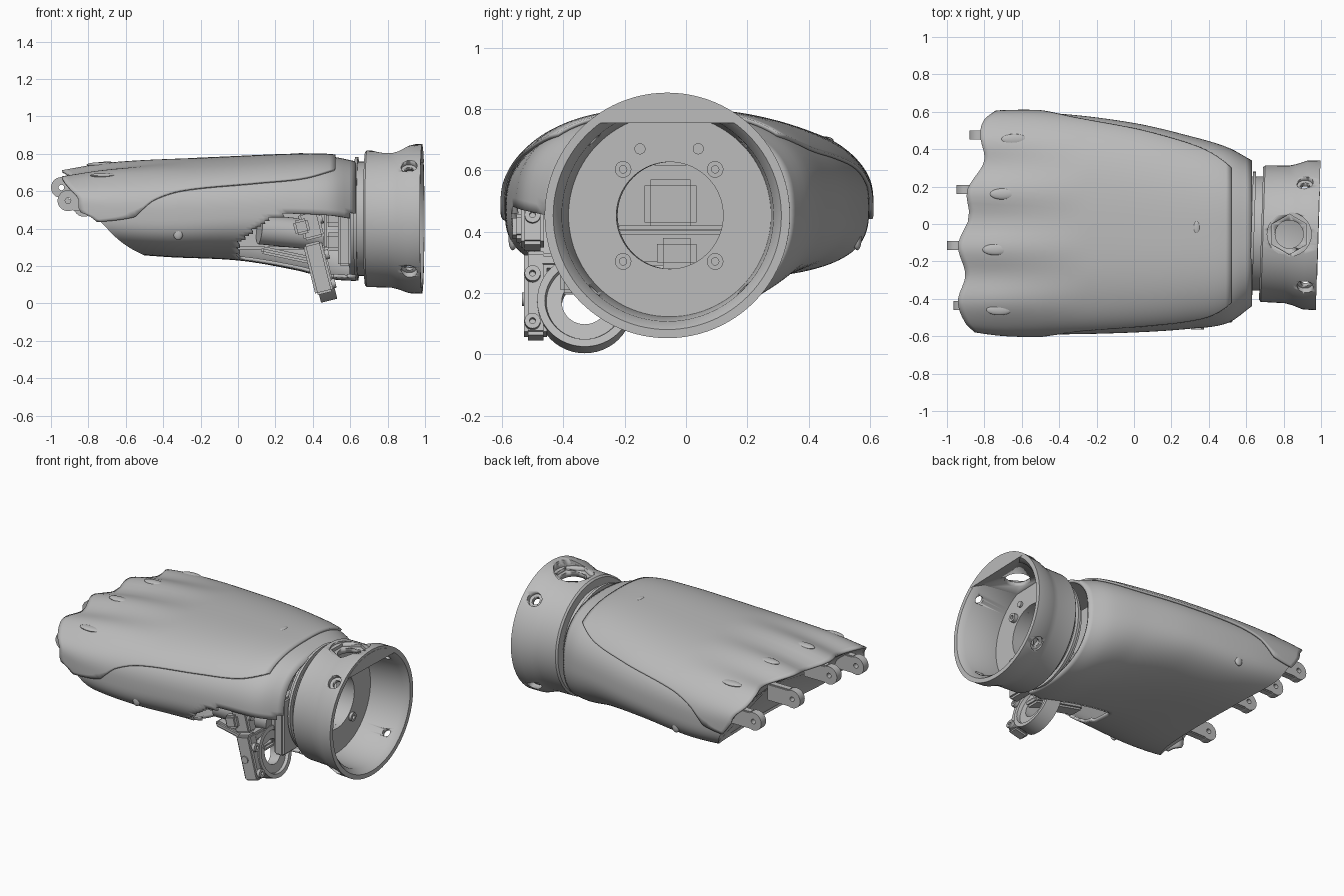
import bpy, bmesh
from math import sin, cos, pi, asin, radians, copysign
from mathutils import Vector, Matrix

old = bpy.data.objects.get("Cube")
if old:
    bpy.data.objects.remove(old, do_unlink=True)

grey = bpy.data.materials.new("plain_grey")
grey.use_nodes = True
grey.diffuse_color = (0.5, 0.5, 0.5, 1)
grey.node_tree.nodes["Principled BSDF"].inputs["Base Color"].default_value = (0.5, 0.5, 0.5, 1)


def finish(name, bm, loc=(0, 0, 0), rot=(0, 0, 0), smooth=35):
    bmesh.ops.recalc_face_normals(bm, faces=bm.faces)
    me = bpy.data.meshes.new(name)
    bm.to_mesh(me)
    bm.free()
    me.materials.append(grey)
    ob = bpy.data.objects.new(name, me)
    bpy.context.collection.objects.link(ob)
    ob.location, ob.rotation_euler = loc, rot
    bpy.ops.object.select_all(action='DESELECT')
    bpy.context.view_layer.objects.active = ob
    ob.select_set(True)
    bpy.ops.object.shade_smooth_by_angle(angle=radians(smooth))
    return ob


def box(name, loc, size, rot=(0, 0, 0), bevel=0.012):
    bm = bmesh.new()
    bmesh.ops.create_cube(bm, size=1, matrix=Matrix.Diagonal((*size, 1)))
    bmesh.ops.bevel(bm, geom=bm.edges[:], offset=bevel, segments=2, affect='EDGES')
    return finish(name, bm, loc, rot)


def lathe(name, profile, loc, rot=(0, 0, 0), n=32):
    """Spin a closed (x, radius) profile around the local x axis."""
    bm = bmesh.new()
    rows = [[bm.verts.new((x, r * cos(2 * pi * i / n), r * sin(2 * pi * i / n)))
             for x, r in profile] for i in range(n)]
    m = len(profile)
    for i in range(n):
        for j in range(m):
            a, b = rows[i], rows[(i + 1) % n]
            bm.faces.new((a[j], a[(j + 1) % m], b[(j + 1) % m], b[j]))
    return finish(name, bm, loc, rot)


def rod(name, loc, direction, radius, length, n=28):
    bm = bmesh.new()
    q = Vector(direction).to_track_quat('Z', 'Y').to_matrix().to_4x4()
    bmesh.ops.create_cone(bm, cap_ends=True, segments=n, radius1=radius,
                          radius2=radius, depth=length, matrix=q)
    return finish(name, bm, loc)


def cut(ob, cutters):
    bpy.context.view_layer.objects.active = ob
    for c in cutters:
        mod = ob.modifiers.new("cut", 'BOOLEAN')
        mod.operation, mod.solver, mod.object = 'DIFFERENCE', 'EXACT', c
        bpy.ops.object.modifier_apply(modifier=mod.name)


def clamp(v):
    return max(0, min(1, v))


def curve(xs, ys, x):
    """Smooth interpolation through a short list of stations."""
    x = min(max(x, xs[0]), xs[-1])
    i = max(k for k in range(len(xs) - 1) if xs[k] <= x)
    def slope(k):
        a, b = max(k - 1, 0), min(k + 1, len(xs) - 1)
        return (ys[b] - ys[a]) / (xs[b] - xs[a])
    d = xs[i + 1] - xs[i]
    t = (x - xs[i]) / d
    return ((2*t**3 - 3*t*t + 1) * ys[i] + (t**3 - 2*t*t + t) * d * slope(i)
            + (3*t*t - 2*t**3) * ys[i + 1] + (t**3 - t*t) * d * slope(i + 1))


# Hand form: right edge, left edge, top, widest height, bottom and underside roundness along x
X = [-0.95, -0.7, -0.4, 0, 0.3, 0.5, 0.63]
FORM = [[-0.55, -0.585, -0.59, -0.58, -0.56, -0.53, -0.44],
        [0.57, 0.595, 0.59, 0.54, 0.47, 0.41, 0.34],
        [0.685, 0.728, 0.755, 0.775, 0.787, 0.785, 0.76],
        [0.54, 0.50, 0.48, 0.48, 0.48, 0.47, 0.45],
        [0.34, 0.28, 0.25, 0.23, 0.18, 0.13, 0.12],
        [0.62, 0.62, 0.64, 0.78, 0.88, 0.9, 0.9]]
UPPER = 0.77
SEAM_X = [-1, -0.56, -0.45, -0.3, 0.1, 0.35, 0.52]
SEAM_Z = [0.46, 0.47, 0.55, 0.60, 0.64, 0.665, 0.71]
FRONT_Y = [-0.6, -0.54, -0.43, -0.28, -0.12, 0.03, 0.18, 0.33, 0.47, 0.55, 0.6]
FRONT_X = [-0.82, -0.89, -0.93, -0.89, -0.93, -0.87, -0.88, -0.79, -0.81, -0.79, -0.72]


def surface(x, t, off=0.0):
    yr, yl, top, mid, low, under = (curve(X, f, x) for f in FORM)
    c, s = cos(t), sin(t)
    e = UPPER if s > 0 else under
    y = (yl + yr) / 2 + ((yl - yr) / 2 + off) * copysign(abs(c) ** e, c)
    z = mid + ((top - mid if s > 0 else mid - low) + off) * copysign(abs(s) ** e, s)
    if s > 0:  # knuckle lobes
        z += 0.014 * s * clamp((-0.25 - x) / 0.5) * cos(2 * pi * (y - 0.17) / 0.3)
    return Vector((x, y, z))


def front_edge(t):
    p = surface(-0.7, t)
    w = clamp((p.z - 0.28) / 0.24) ** 0.85
    return curve(FRONT_Y, FRONT_X, p.y) * w - 0.5 * (1 - w)


def thicken(ob, depth):
    mod = ob.modifiers.new("thickness", 'SOLIDIFY')
    mod.thickness, mod.offset = depth, -1


# Palm shell with recessed front and a thumb opening
N, M = 128, 48
bm = bmesh.new()
rows = []
for j in range(M + 1):
    rows.append([])
    for i in range(N):
        t = 2 * pi * i / N
        x0 = front_edge(t)
        rows[j].append(bm.verts.new(surface(x0 + (0.63 - x0) * j / M, t)))
middle = Vector((-0.68, 0, 0.5))
lip = [bm.verts.new(v.co.lerp(middle, 0.06) + Vector((0.015, 0, 0))) for v in rows[0]]
hub = bm.verts.new(middle + Vector((0.08, 0, 0)))
rows.insert(0, lip)
for i in range(N):
    k = (i + 1) % N
    bm.faces.new((hub, lip[i], lip[k]))
    for a, b in zip(rows, rows[1:]):
        bm.faces.new((a[i], b[i], b[k], a[k]))
bm.normal_update()
gap = [f for f in bm.faces if (p := f.calc_center_median()).x > 0 and p.y < -0.2
       and p.z < 0.3 + 0.17 * clamp((p.x + 0.03) / 0.22)]
bmesh.ops.delete(bm, geom=gap, context='FACES')
thicken(finish("palm_shell", bm), 0.018)

# Back-of-hand cover, following the seam
bm = bmesh.new()
rows = []
for j in range(M + 1):
    row = []
    for i in range(73):
        t = pi * i / 72
        for _ in range(3):  # settle x and seam angle together
            x0 = front_edge(t) - 0.012
            x = x0 + (0.52 - x0) * j / M
            top, mid = curve(X, FORM[2], x), curve(X, FORM[3], x)
            r = (curve(SEAM_X, SEAM_Z, x) - mid) / (top - mid)
            t0 = asin(copysign(abs(r) ** (1 / UPPER), r))
            t = t0 + (pi - 2 * t0) * i / 72
        row.append(bm.verts.new(surface(x, t, 0.014)))
    rows.append(row)
for a, b in zip(rows, rows[1:]):
    for i in range(72):
        bm.faces.new((a[i], b[i], b[i + 1], a[i + 1]))
thicken(finish("back_cover", bm), 0.013)


def bump(name, p, size):
    bm = bmesh.new()
    bmesh.ops.create_uvsphere(bm, u_segments=20, v_segments=12, radius=1,
                              matrix=Matrix.Diagonal((*size, 1)))
    finish(name, bm, p)


# Knuckle ridges and finger mounting tabs
for n, y, rx, tip, z in (("little", 0.45, -0.64, -0.88, 0.52), ("ring", 0.16, -0.70, -0.95, 0.57),
                         ("middle", -0.14, -0.74, -1.0, 0.62), ("index", -0.46, -0.72, -0.965, 0.55)):
    t = min((pi * k / 180 for k in range(181)), key=lambda a: abs(surface(rx, a, 0.01).y - y))
    bump(n + "_ridge", surface(rx, t, 0.008), (0.07, 0.03, 0.013))
    lathe(n + "_tab_eye", [(-0.024, 0.015), (-0.024, 0.056), (0.024, 0.056), (0.024, 0.015)],
          (tip + 0.056, y + 0.025, z), (0, 0, pi / 2), 24)
    box(n + "_tab", (tip + 0.155, y + 0.025, z), (0.16, 0.048, 0.108), bevel=0.006)
for side, t in (("right", 1.1 * pi), ("left", 1.9 * pi)):
    bump(side + "_palm_stud", surface(-0.32, t, -0.006), (0.026, 0.014, 0.035))
bump("cover_slot", surface(0.335, pi / 2, 0.012) + Vector((0, 0.03, 0)), (0.016, 0.033, 0.006))

# Wrist ring, tapering outward to its rim, with a flat upper web
C, TILT = (0, -0.03, 0.453), (0, 0, radians(-1.8))
HUB_Y = -0.055
ring = lathe("wrist_ring", [(0.68, 0.355), (0.69, 0.365), (0.82, 0.368), (0.86, 0.378), (0.915, 0.398),
                            (0.985, 0.4), (0.985, 0.372), (0.95, 0.345), (0.73, 0.33),
                            (0.73, 0.174), (0.68, 0.174)], C, TILT, 96)
bm = bmesh.new()
arc = [radians(58 + 64 * i / 24) for i in range(25)]
face = bm.faces.new([bm.verts.new((0.71, 0.356 * cos(a), 0.356 * sin(a))) for a in arc])
out = bmesh.ops.extrude_face_region(bm, geom=[face])
for v in (g for g in out["geom"] if isinstance(g, bmesh.types.BMVert)):
    v.co.x = 0.987
    corner = v.co.z < 0.303
    v.co.y *= 1.25 if corner else 1.08
    v.co.z *= 1 if corner else 1.08
web = finish("wrist_web", bm, C, TILT)
up = (0, 0, 1)
cutters = [rod("cutter", (0.83, HUB_Y, 0.75), up, 0.075, 0.4),
           rod("cutter", (0.83, HUB_Y, 0.88), up, 0.108, 0.19, 6),
           rod("cutter", (0.83, HUB_Y, 0.9), up, 0.118, 0.19)]
cut(web, cutters)
for a in (45, 135, 225, 315):
    d = Vector((0, cos(radians(a)), sin(radians(a))))
    p = Vector((0.915, HUB_Y, C[2]))
    cutters += [rod("cutter", p + d * 0.37, d, 0.024, 0.2), rod("cutter", p + d * 0.4, d, 0.043, 0.07)]
cut(ring, cutters)
for c in cutters:
    bpy.data.objects.remove(c, do_unlink=True)

# Collar, flange and mounting bolts
lathe("wrist_collar", [(0.6, 0.305), (0.7, 0.305), (0.7, 0.174), (0.6, 0.174)], C, TILT, 72)
lathe("wrist_flange", [(0.627, 0.33), (0.643, 0.33), (0.643, 0.2), (0.627, 0.2)], C, TILT, 72)
for sy in (-1, 1):
    for sz in (-1, 1):
        lathe("wrist_bolt", [(0.73, 0.012), (0.75, 0.012), (0.75, 0.027), (0.72, 0.027), (0.72, 0.012)],
              (0, HUB_Y + 0.15 * sy, C[2] + 0.15 * sz), n=20)
    rod("wrist_pin", (0.73, HUB_Y + 0.095 * sy, 0.67), (1, 0, 0), 0.018, 0.02)

# Inner frame and drive units seen through the wrist and thumb opening
box("inner_frame", (0.1, -0.02, 0.46), (0.75, 0.55, 0.34))
box("upper_drive", (0.54, -0.05, 0.49), (0.16, 0.17, 0.16), bevel=0.02)
box("lower_drive", (0.54, -0.03, 0.33), (0.16, 0.13, 0.1), bevel=0.02)
box("cross_bar", (0.6, -0.05, 0.405), (0.05, 0.36, 0.03))
rod("thumb_motor", (0.28, -0.33, 0.38), (1, 0.2, -0.1), 0.08, 0.34)
box("thumb_rail", (0.3, -0.36, 0.25), (0.36, 0.1, 0.04), (0, radians(12), 0))
box("wrist_brace", (0.57, -0.33, 0.38), (0.07, 0.16, 0.36))

# Thumb mount: tilted eye, side arm and hinge
LEAN = (0, radians(-14), 0)
lathe("thumb_eye", [(-0.045, 0.075), (-0.045, 0.155), (0.045, 0.155), (0.045, 0.13), (0.025, 0.125),
                    (0.025, 0.075)], (0.45, -0.33, 0.165), LEAN, 48)
box("thumb_arm", (0.43, -0.49, 0.19), (0.1, 0.075, 0.28), LEAN)
box("thumb_hinge", (0.39, -0.5, 0.42), (0.11, 0.075, 0.15), LEAN)
box("thumb_hinge_plate", (0.34, -0.54, 0.41), (0.08, 0.05, 0.08), LEAN)
box("thumb_strut", (0.42, -0.4, 0.3), (0.07, 0.16, 0.05), LEAN)
for x, z in ((0.5, 0.105), (0.465, 0.26), (0.43, 0.45)):
    lathe("thumb_bolt", [(0, 0.01), (0.022, 0.01), (0.022, 0.026), (0, 0.026)], (x, -0.5, z), LEAN, 20)
rod("thumb_pivot", (0.42, -0.52, 0.18), (0, 1, 0), 0.022, 0.03)
